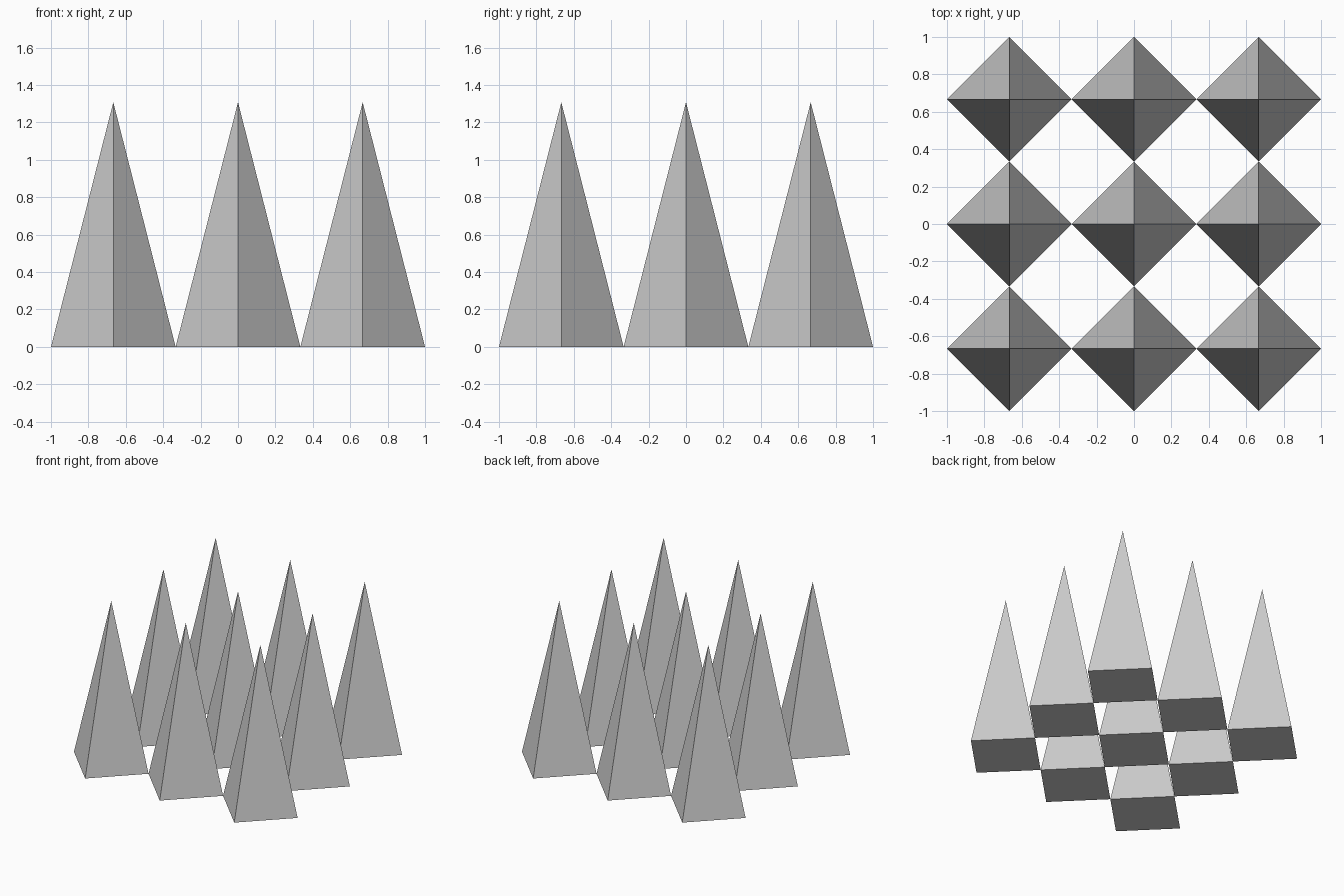
import bpy

if "Cube" in bpy.data.objects:
    bpy.data.objects.remove(bpy.data.objects["Cube"])

RADIUS = 1 / 3      # half diagonal of each square base
HEIGHT = 1.308
SPACING = 2 / 3


def spike(name, x, y):
    # four-sided pyramid, base corners pointing along the x and y axes
    bpy.ops.mesh.primitive_cone_add(vertices=4, radius1=RADIUS, radius2=0,
                                    depth=HEIGHT, end_fill_type='NGON',
                                    location=(x, y, HEIGHT / 2))
    bpy.context.object.name = name


# three by three grid of spikes touching at their base corners
for row, row_name in enumerate(("front", "middle", "back")):
    for col, col_name in enumerate(("left", "centre", "right")):
        spike(f"{row_name}_{col_name}_spike",
              (col - 1) * SPACING, (row - 1) * SPACING)
